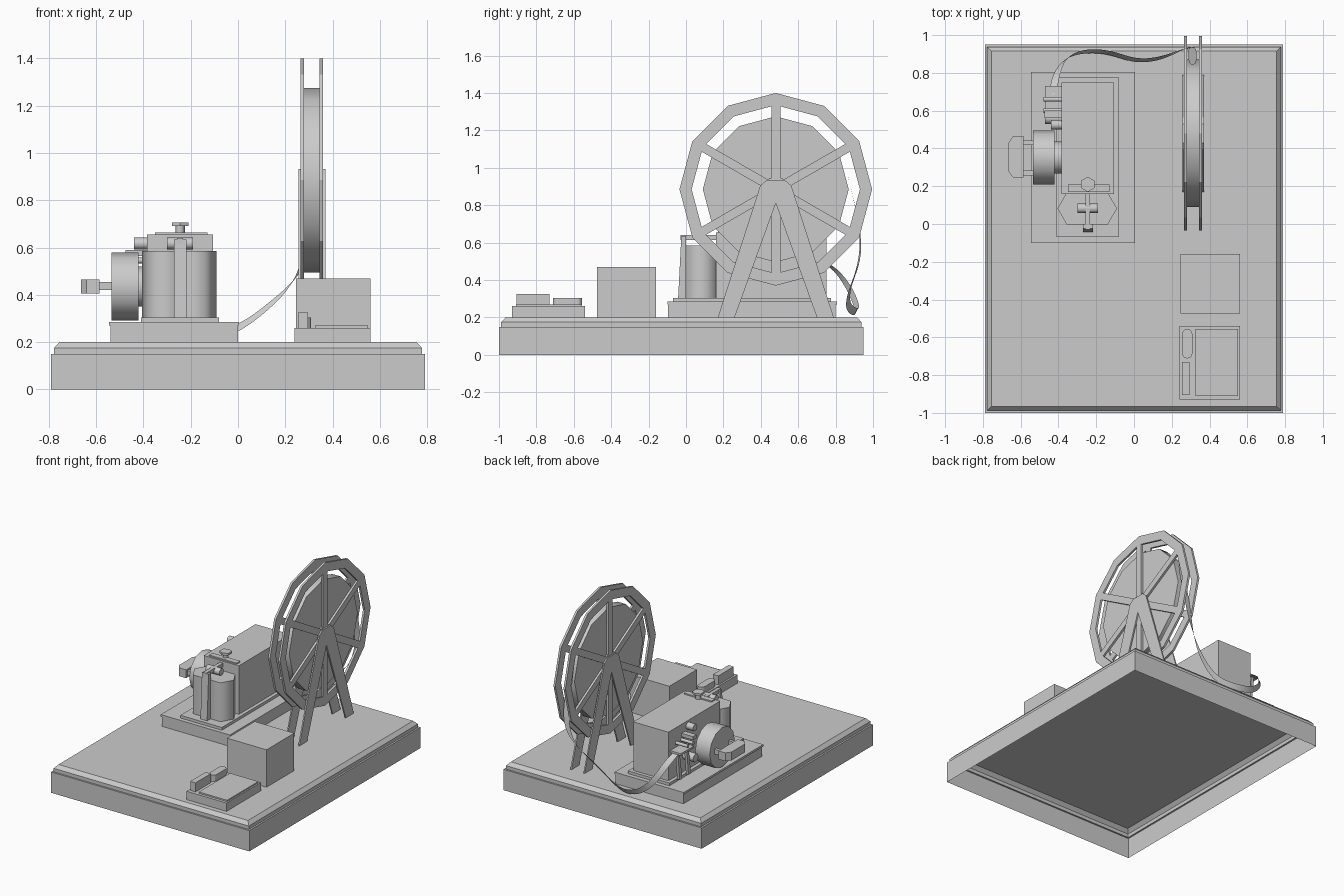
import bpy, bmesh, math
from mathutils import Vector

if "Cube" in bpy.data.objects:
    bpy.data.objects.remove(bpy.data.objects["Cube"], do_unlink=True)

GREY = (0.6, 0.6, 0.6, 1)
grey = bpy.data.materials.new("plain_grey")
grey.use_nodes = True
grey.diffuse_color = GREY
grey.node_tree.nodes["Principled BSDF"].inputs["Base Color"].default_value = GREY


def loft(name, loops, caps=(True, True), smooth=False, closed=True):
    """Skin consecutive point loops, optionally capping the first and last."""
    bm = bmesh.new()
    rings = [[bm.verts.new(p) for p in loop] for loop in loops]
    n = len(rings[0])
    for a, b in zip(rings, rings[1:]):
        for i in range(n if closed else n - 1):
            j = (i + 1) % n
            bm.faces.new((a[i], a[j], b[j], b[i]))
    for ring, cap in zip((rings[0], rings[-1]), caps):
        if cap:
            bm.faces.new(ring)
    bmesh.ops.remove_doubles(bm, verts=bm.verts, dist=1e-5)
    bmesh.ops.recalc_face_normals(bm, faces=bm.faces)
    mesh = bpy.data.meshes.new(name)
    bm.to_mesh(mesh)
    bm.free()
    mesh.materials.append(grey)
    obj = bpy.data.objects.new(name, mesh)
    bpy.context.collection.objects.link(obj)
    if smooth:
        bpy.ops.object.select_all(action="DESELECT")
        obj.select_set(True)
        bpy.context.view_layer.objects.active = obj
        bpy.ops.object.shade_smooth_by_angle(angle=math.radians(65))
    return obj


def rect(x0, x1, y0, y1, z):
    return [(x0, y0, z), (x1, y0, z), (x1, y1, z), (x0, y1, z)]


def box(name, x0, x1, y0, y1, z0, z1):
    return loft(name, [rect(x0, x1, y0, y1, z0), rect(x0, x1, y0, y1, z1)])


def side_prism(name, outline, x0, x1):
    return loft(name, [[(x, y, z) for y, z in outline] for x in (x0, x1)])


def flat_prism(name, outline, z0, z1):
    return loft(name, [[(x, y, z) for x, y in outline] for z in (z0, z1)])


def circle(r, sides, a, b):
    steps = [math.tau * i / sides for i in range(sides)]
    return [(a + r * math.cos(t), b + r * math.sin(t)) for t in steps]


def x_cylinder(name, x0, x1, y, z, r, sides=12):
    loops = [[(x, *p) for p in circle(r, sides, y, z)] for x in (x0, x1)]
    return loft(name, loops, smooth=True)


def z_cylinder(name, x, y, r, z0, z1, sides=6):
    loops = [[(*p, z) for p in circle(r, sides, x, y)] for z in (z0, z1)]
    return loft(name, loops, smooth=True)


# Hollow base, open underneath, with a stepped and bevelled top
def base_loop(inset, z):
    return rect(-.79 + inset, .79 - inset, -1 + inset, .95 - inset, z)


loft("base", [base_loop(0, 0), base_loop(0, .15), base_loop(.012, .15),
              base_loop(.012, .175), base_loop(.035, .2)], caps=(False, True))

# Machine plinth and body
box("machine_plinth", -.54, 0, -.095, .8, .2, .27)
box("plinth_lip", -.546, .005, -.1, .806, .27, .285)
box("machine_foot", -.41, -.08, -.07, .775, .285, .305)
box("machine_body", -.385, -.105, .16, .75, .305, .655)
box("body_top_strip", -.35, -.13, .17, .21, .655, .664)

# Paired front coils with armature post, lever and knob
for side, x in (("right", -.307), ("left", -.188)):
    z_cylinder(side + "_coil", x, .082, .098, .305, .585)
side_prism("armature_post", [(-.042, .305), (0, .305), (0, .635), (-.025, .635)], -.27, -.217)
box("armature_lever", -.258, -.232, -.03, .19, .615, .64)
x_cylinder("armature_pivot", -.3, -.19, .083, .617, .025)
z_cylinder("knob_stem", -.245, .21, .02, .655, .69)
flat_prism("knob_head", [(-.245 + b, .21 + a) for a, b in circle(.04, 6, 0, 0)], .69, .705)

# Side drum and its crank handle
x_cylinder("drum", -.535, -.42, .352, .435, .143, 12)
x_cylinder("drum_collar", -.42, -.385, .352, .435, .085, 12)
for side, y in (("front", .27), ("back", .43)):
    box(side + "_handle_rod", -.59, -.53, y - .012, y + .012, .42, .455)
flat_prism("handle_grip", [(-.585, .245), (-.585, .465), (-.64, .465), (-.665, .43),
                           (-.665, .28), (-.64, .245)], .405, .465)

# Strip feed guide beside the body
x_cylinder("upper_feed_knob", -.44, -.385, .525, .617, .025)
x_cylinder("lower_feed_roller", -.47, -.385, .56, .42, .03)
box("feed_arm", -.475, -.385, .56, .6, .565, .59)
box("feed_table", -.47, -.385, .58, .73, .5, .515)
for y in (.6, .7):
    side_prism("feed_leg", [(y - .03, .305), (y, .305), (y + .02, .5), (y, .5)], -.44, -.42)
for y in (.6, .66):
    x_cylinder("feed_pin", -.48, -.385, y, .545, .012, 8)

# Spoked reel: core, two twelve-sided flanges and an axle
HUB_Y, HUB_Z = .48, .885
x_cylinder("reel_core", .28, .345, HUB_Y, HUB_Z, .39)
x_cylinder("reel_axle", .256, .37, HUB_Y, HUB_Z, .03)
for side, x0, x1 in (("right", .265, .28), ("left", .345, .36)):
    section = [(.515, x0), (.515, x1), (.45, x1), (.45, x0), (.515, x0)]
    loft(side + "_flange", [[(x, *p) for p in circle(r, 12, HUB_Y, HUB_Z)]
                            for r, x in section], caps=(False, False))
    for i in range(6):
        t = math.radians(30 + 60 * i)
        out = Vector((math.cos(t), math.sin(t)))
        across = Vector((-out.y, out.x)) * .024
        hub = Vector((HUB_Y, HUB_Z))
        rim = hub + out * .47
        side_prism(side + "_spoke", [hub - across, rim - across, rim + across, hub + across], x0, x1)
    z_hub = circle(.07, 6, HUB_Y, HUB_Z)
    side_prism(side + "_hub", z_hub, x0, x1)

# A-shaped stands on both sides of the reel
half = [(0, .81), (.22, .2), (.31, .2), (.083, .905), (.05, .933)]
stand = [(HUB_Y + y, z) for y, z in half] + [(HUB_Y - y, z) for y, z in half[:0:-1]]
for side, x0, x1 in (("right", .256, .265), ("left", .36, .37)):
    side_prism(side + "_stand", stand, x0, x1)

# Battery box and switch unit
box("battery_box", .245, .56, -.475, -.16, .2, .47)
box("switch_base", .24, .56, -.93, -.54, .2, .26)
box("switch_plate", .325, .55, -.91, -.555, .26, .27)
box("switch_block", .253, .295, -.905, -.73, .26, .325)
button = [(.282 + .027 * math.cos(t), y + .027 * math.sin(t))
          for y, start in ((-.582, 0), (-.685, math.pi))
          for t in [start + math.pi * k / 6 for k in range(7)]]
flat_prism("switch_button", button, .26, .305)

# Paper strip hanging from the reel and running to the feed guide
path = [(.31, .84, 1.06), (.31, .91, .78), (.305, .94, .6), (.25, .92, .46),
        (.13, .87, .35), (0, .86, .25), (-.12, .91, .225), (-.25, .92, .24),
        (-.36, .89, .33), (-.415, .8, .47), (-.43, .68, .52)]
lean = [0, 0, .2, .6, .8, .8, .8, .8, .6, .3, 0]
rows = []
for p, k in zip(path, lean):
    width = Vector((1 - k, .55 * k, k)).normalized() * .022
    rows.append([Vector(p) - width, Vector(p) + width])
strip = loft("paper_strip", rows, caps=(False, False), closed=False, smooth=True)
sub = strip.modifiers.new("smooth_curve", "SUBSURF")
sub.levels = sub.render_levels = 2
